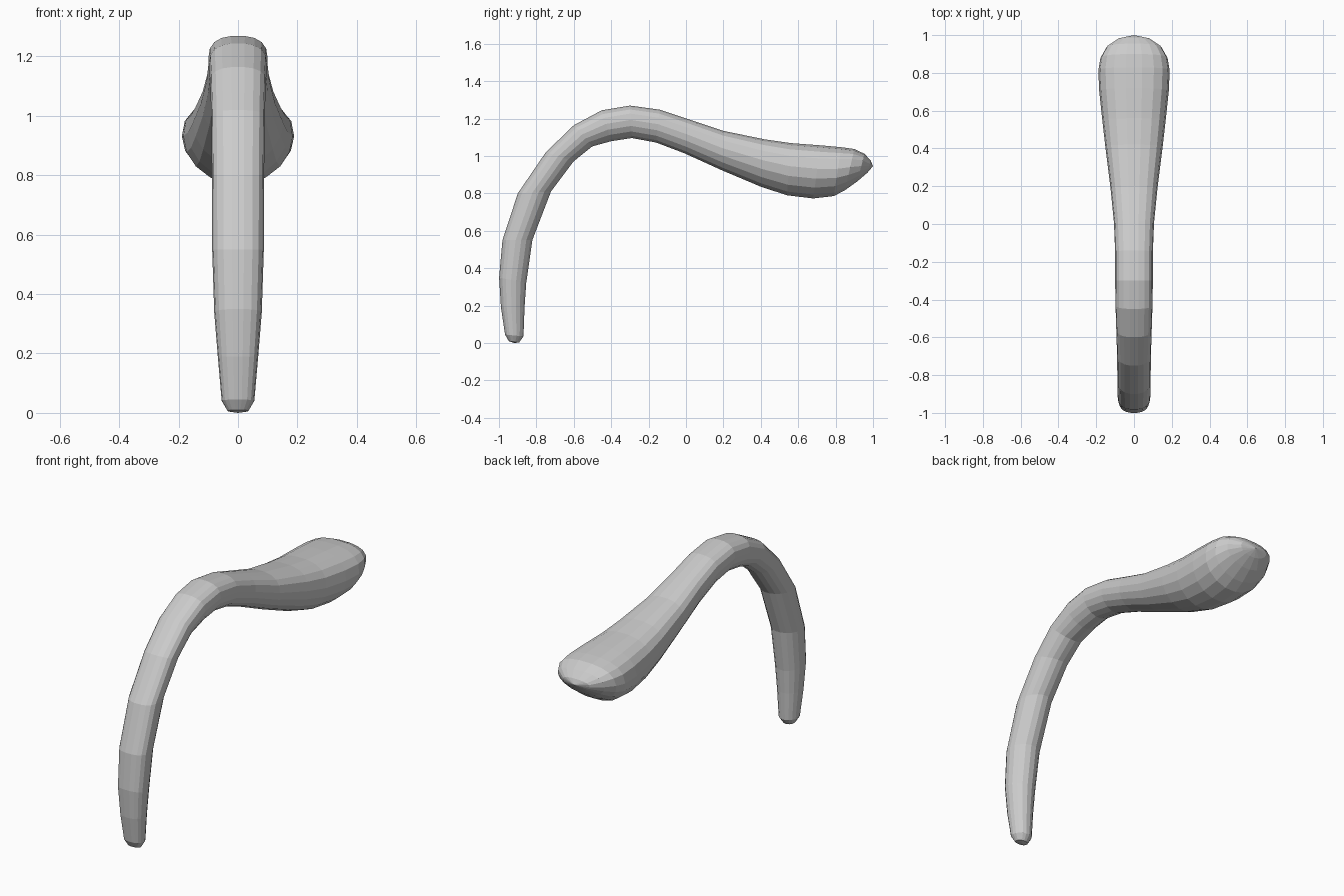
import bpy, bmesh, math

# Sections along the curve: outer (y, z), inner (y, z), half width
SECTIONS = [
    (-.948, .010, -.892, .002, .035),
    (-.968, .045, -.868, .035, .055),
    (-.990, .190, -.862, .190, .068),
    (-1.00, .350, -.853, .320, .080),
    (-.982, .550, -.820, .550, .087),
    (-.900, .800, -.720, .810, .088),
    (-.750, 1.02, -.600, .970, .090),
    (-.600, 1.165, -.500, 1.05, .094),
    (-.450, 1.245, -.400, 1.077, .098),
    (-.300, 1.27, -.290, 1.094, .100),
    (-.140, 1.248, -.160, 1.07, .100),
    (.020, 1.195, -.010, 1.013, .106),
    (.200, 1.135, .190, .922, .125),
    (.420, 1.09, .400, .833, .152),
    (.560, 1.07, .540, .787, .168),
    (.720, 1.058, .680, .770, .184),
    (.830, 1.048, .790, .783, .189),
    (.900, 1.038, .850, .815, .178),
    (.955, 1.012, .915, .862, .145),
    (.988, .975, .968, .908, .085),
]
SIDES = 18


def power(v, e):
    return math.copysign(abs(v) ** e, v)


bm = bmesh.new()
rings = []
for oy, oz, iy, iz, w in SECTIONS:
    cy, cz, dy, dz = (oy + iy) / 2, (oz + iz) / 2, (oy - iy) / 2, (oz - iz) / 2
    ring = []
    for k in range(SIDES):
        a = math.tau * k / SIDES
        e = .84 if math.sin(a) > 0 else .97   # fuller outer side
        s = power(math.sin(a), e)
        # widest line sits slightly above the middle
        s += .12 * max(0, 1 - s * s)
        ring.append(bm.verts.new((w * power(math.cos(a), e), cy + dy * s, cz + dz * s)))
    rings.append(ring)

# Side faces between neighbouring rings
for r0, r1 in zip(rings, rings[1:]):
    for k in range(SIDES):
        j = (k + 1) % SIDES
        bm.faces.new((r0[k], r0[j], r1[j], r1[k]))

# Rounded ends
for ring, tip in ((rings[0], (0, -.92, 0)), (rings[-1], (0, 1.0, .945))):
    t = bm.verts.new(tip)
    for k in range(SIDES):
        bm.faces.new((ring[k], ring[(k + 1) % SIDES], t))

bmesh.ops.recalc_face_normals(bm, faces=bm.faces)
mesh = bpy.data.meshes.new("curved_handle")
bm.to_mesh(mesh)
bm.free()
handle = bpy.data.objects.new("curved_handle", mesh)
bpy.context.collection.objects.link(handle)
